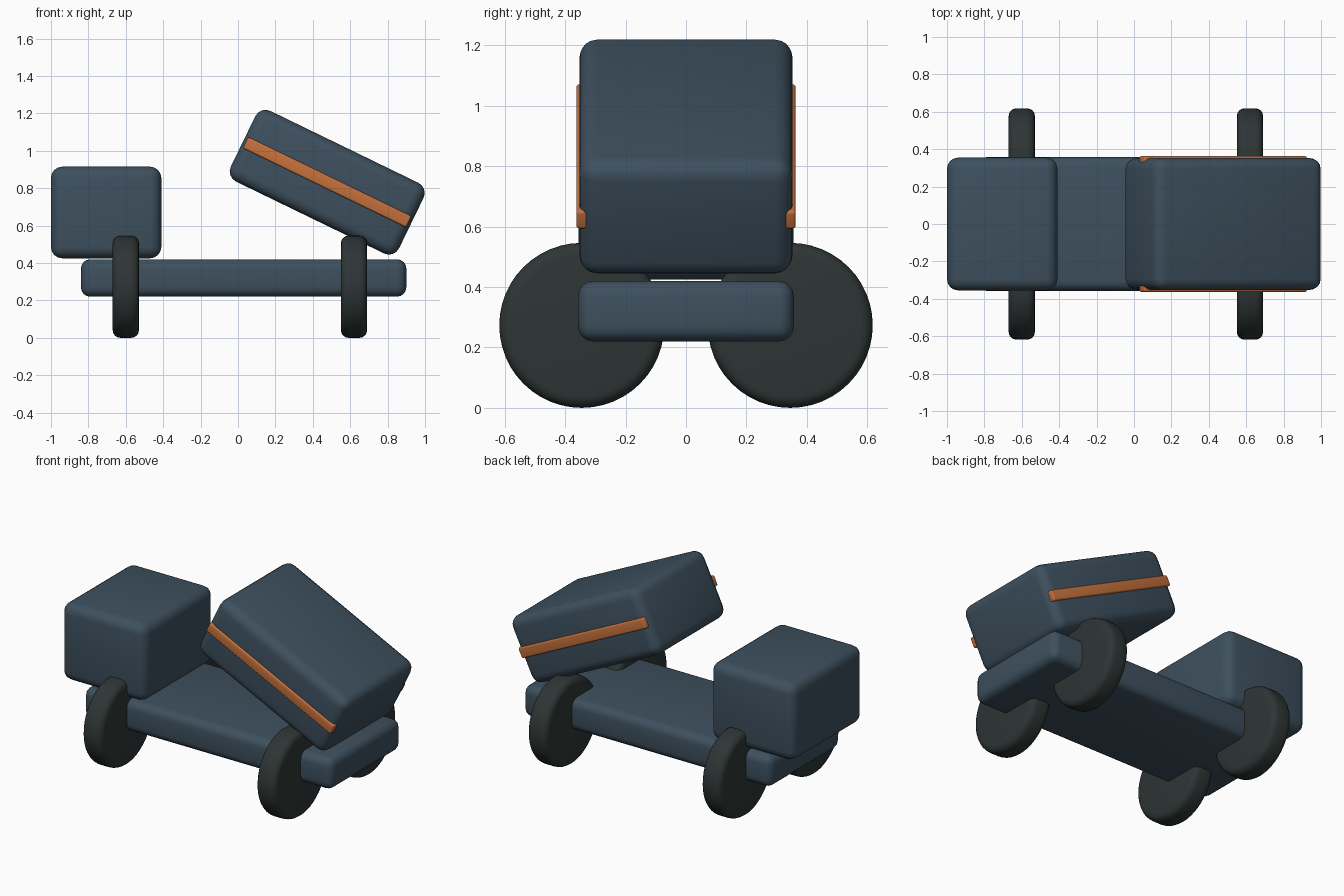
import bpy, math

if "Cube" in bpy.data.objects:
    bpy.data.objects.remove(bpy.data.objects["Cube"])


def material(name, rgb):
    m = bpy.data.materials.new(name)
    m.diffuse_color = (*rgb, 1)
    m.use_nodes = True
    m.node_tree.nodes["Principled BSDF"].inputs["Base Color"].default_value = m.diffuse_color
    return m


BODY = material("slate blue", (0.047, 0.080, 0.112))
TRIM = material("orange", (0.56, 0.165, 0.045))
TYRE = material("dark rubber", (0.027, 0.036, 0.035))


def finish(name, mat, bevel, segments):
    # rounded edges, smooth shading
    ob = bpy.context.object
    ob.name = name
    ob.data.materials.append(mat)
    mod = ob.modifiers.new("round", 'BEVEL')
    mod.width = bevel
    mod.segments = segments
    mod.limit_method = 'ANGLE'
    mod.angle_limit = math.radians(40)
    bpy.ops.object.modifier_apply(modifier=mod.name)
    bpy.ops.object.shade_smooth_by_angle(angle=math.radians(40))
    return ob


def box(name, centre, size, mat, bevel, tilt=0.0):
    bpy.ops.mesh.primitive_cube_add(size=1)
    bpy.context.object.scale = size
    bpy.ops.object.transform_apply(location=False, rotation=False, scale=True)
    ob = finish(name, mat, bevel, 4)
    ob.location = centre
    ob.rotation_euler = (0, tilt, 0)
    return ob


# Chassis and cab
box("chassis", (0.03, 0, 0.32), (1.74, 0.714, 0.20), BODY, 0.05)
box("cab", (-0.705, 0, 0.67), (0.59, 0.71, 0.49), BODY, 0.06)

# Tipped cargo bed with a stripe rail on each side
TILT = math.radians(25.9)
BED = (0.477, 0, 0.832)
box("cargo_bed", BED, (1.0, 0.706, 0.42), BODY, 0.06, TILT)
for side, y in (("front", -0.34), ("back", 0.34)):
    box("stripe_" + side, (BED[0], y, BED[2]), (0.97, 0.046, 0.066), TRIM, 0.01, TILT)

# Wheels, discs facing along the length
for axle, x in (("cab", -0.60), ("bed", 0.62)):
    for side, y in (("front", -0.345), ("back", 0.345)):
        bpy.ops.mesh.primitive_cylinder_add(vertices=48, radius=0.273, depth=0.14,
                                            location=(x, y, 0.273),
                                            rotation=(0, math.pi / 2, 0))
        finish("wheel_%s_%s" % (axle, side), TYRE, 0.04, 4)
